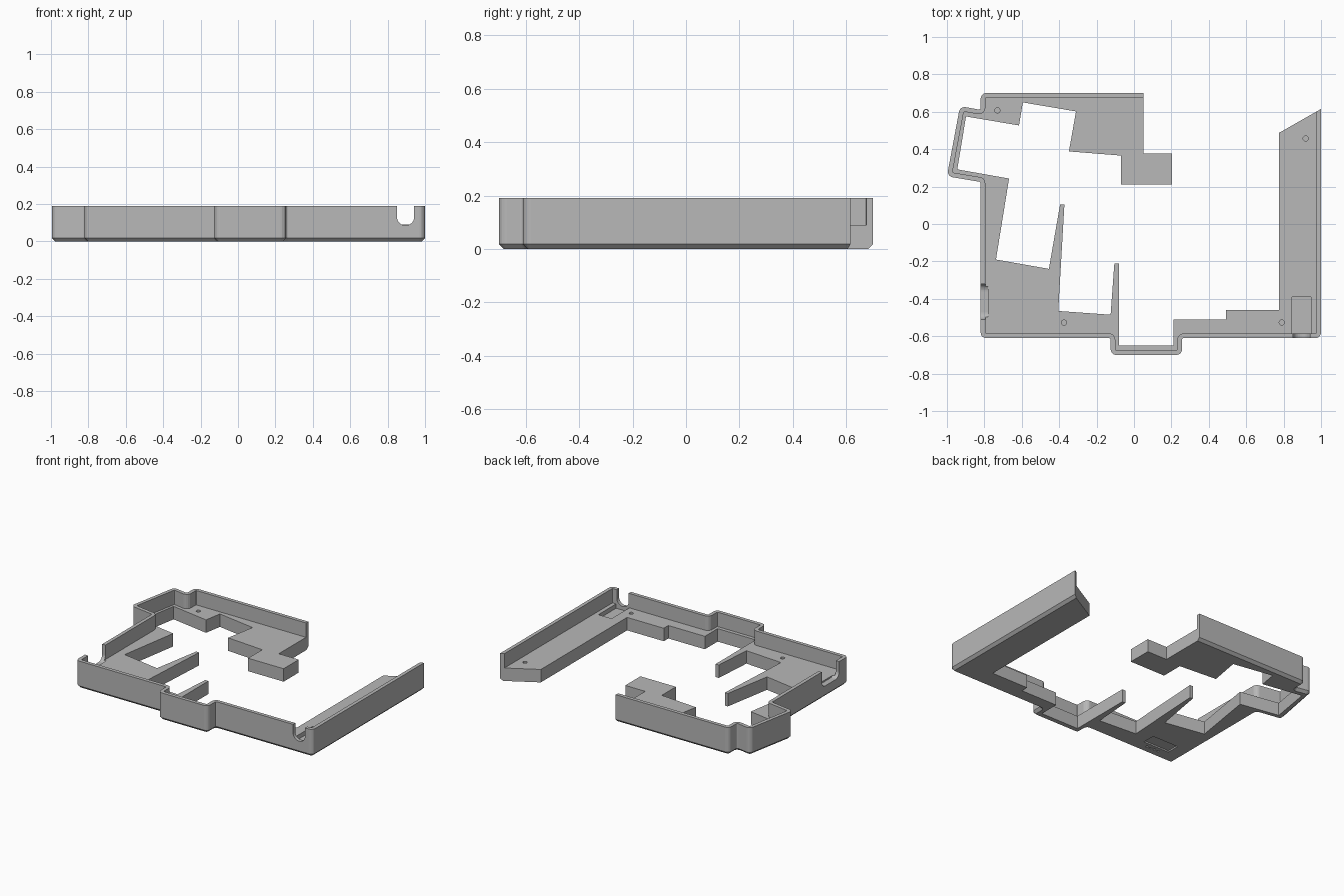
import bpy, bmesh, math
from mathutils import Vector

if "Cube" in bpy.data.objects:
    bpy.data.objects.remove(bpy.data.objects["Cube"], do_unlink=True)

HEIGHT, FLOOR, WALL, CHAMFER = 0.19, 0.09, 0.025, 0.018

grey = bpy.data.materials.new("plain grey")
grey.use_nodes = True
grey.diffuse_color = (0.48, 0.48, 0.48, 1)
grey.node_tree.nodes["Principled BSDF"].inputs["Base Color"].default_value = (0.48, 0.48, 0.48, 1)

# Outer edge of the case, from the end of the back wall round to the end of the side wall
outer = [(0.05, 0.70), (-0.82, 0.70), (-0.82, 0.61), (-0.93, 0.63), (-1, 0.255),
         (-0.82, 0.225), (-0.82, -0.61), (-0.125, -0.61), (-0.125, -0.70),
         (0.257, -0.70), (0.257, -0.61), (1, -0.61), (1, 0.615)]

# Cut-out edge of the floor, continuing back to the start
inner = [(0.775, 0.487), (0.775, -0.46), (0.493, -0.46), (0.493, -0.51),
         (0.212, -0.51), (0.212, -0.65), (-0.08, -0.65), (-0.08, -0.21),
         (-0.105, -0.21), (-0.125, -0.485), (-0.405, -0.465), (-0.372, 0.105),
         (-0.395, 0.105), (-0.455, -0.24), (-0.738, -0.19), (-0.668, 0.243),
         (-0.945, 0.292), (-0.898, 0.575), (-0.615, 0.527), (-0.594, 0.65),
         (-0.31, 0.602), (-0.348, 0.388), (-0.07, 0.366), (-0.07, 0.211),
         (0.203, 0.211), (0.203, 0.377), (0.05, 0.377)]
outer = [Vector(p) for p in outer]
inner = [Vector(p) for p in inner]


def fillet(path, convex=0.03, concave=0.01, steps=5):
    """Round the corners of an open path."""
    out = [path[0]]
    for a, p, b in zip(path, path[1:], path[2:]):
        u, v = (a - p).normalized(), (b - p).normalized()
        turn = (p - a).x * (b - p).y - (p - a).y * (b - p).x
        r = convex if turn > 0 else concave
        half = u.angle(v) / 2
        centre = p + (u + v).normalized() * r / math.sin(half)
        s = p + u * r / math.tan(half) - centre
        e = p + v * r / math.tan(half) - centre
        sweep = math.pi - 2 * half
        for i in range(steps + 1):
            t = i / steps
            k = (s * math.sin((1 - t) * sweep) + e * math.sin(t * sweep)) / math.sin(sweep)
            out.append(centre + k)
    return out + [path[-1]]


def inset(path, d):
    """Mitred offset towards the inside, with the ends sliding along the end edges."""
    out = []
    for a, p, b in zip(path, path[1:], path[2:]):
        u, v = (p - a).normalized(), (b - p).normalized()
        n, m = Vector((-u.y, u.x)), Vector((-v.y, v.x))
        out.append(p + (n + m) * d / (1 + n.dot(m)))
    first = path[0] + Vector((0, -d))
    slope = inner[0] - path[-1]
    return [first] + out + [path[-1] + slope * (d / abs(slope.x))]


def finish(name, bm):
    bmesh.ops.recalc_face_normals(bm, faces=bm.faces)
    mesh = bpy.data.meshes.new(name)
    bm.to_mesh(mesh)
    bm.free()
    mesh.materials.append(grey)
    ob = bpy.data.objects.new(name, mesh)
    bpy.context.collection.objects.link(ob)
    return ob


# Case body: chamfered base, raised outer wall and floor as one closed shell
bm = bmesh.new()


def ring(points, z):
    return [bm.verts.new((p.x, p.y, z)) for p in points]


def skin(a, b):
    for i in range(len(a) - 1):
        bm.faces.new((a[i], a[i + 1], b[i + 1], b[i]))


rim = fillet(outer)
wall_line = inset(rim, WALL)
base = ring(inset(rim, CHAMFER), 0)
side = ring(rim, CHAMFER)
top = ring(rim, HEIGHT)
wall_top = ring(wall_line, HEIGHT)
wall_foot = ring(wall_line, FLOOR)
cut_low, cut_high = ring(inner, 0), ring(inner, FLOOR)
for low, high in ((base, side), (side, top), (top, wall_top), (wall_top, wall_foot),
                  (cut_low, cut_high)):
    skin(low, high)
bm.faces.new(base + cut_low)
bm.faces.new(wall_foot + cut_high)
for end, cut in ((0, -1), (-1, 0)):
    bm.faces.new([r[end] for r in (base, side, top, wall_top, wall_foot)]
                 + [cut_high[cut], cut_low[cut]])
body = finish("case_body", bm)


def prism(points, place, lo, hi):
    """Extrude a flat profile between lo and hi and cut it from the body."""
    bm = bmesh.new()
    a, b = [[bm.verts.new(place(u, v, w)) for u, v in points] for w in (lo, hi)]
    skin_pairs = zip(a, a[1:] + a[:1], b[1:] + b[:1], b)
    for quad in skin_pairs:
        bm.faces.new(quad)
    bm.faces.new(a)
    bm.faces.new(b)
    cutter = finish("cutter", bm)
    cutter.hide_render = True
    mod = body.modifiers.new("cut", 'BOOLEAN')
    mod.operation, mod.solver, mod.object = 'DIFFERENCE', 'EXACT', cutter
    bpy.context.view_layer.objects.active = body
    bpy.ops.object.modifier_apply(modifier=mod.name)
    bpy.data.objects.remove(cutter, do_unlink=True)


def flat(u, v, w):
    return (u, v, w)


def along_y(u, v, w):
    return (u, w, v)


def along_x(u, v, w):
    return (w, u, v)


def rect(x0, x1, y0, y1):
    return [(x0, y0), (x1, y0), (x1, y1), (x0, y1)]


def slot(u0, u1, bottom, r, n=8):
    """Open-topped slot profile with a rounded bottom."""
    arc = [(math.pi * (1 + i / (2 * n))) for i in range(n + 1)]
    left = [(u0 + r + r * math.cos(t), bottom + r + r * math.sin(t)) for t in arc]
    right = [(u0 + u1 - u, v) for u, v in reversed(left)]
    return [(u0, 0.3)] + left + right + [(u1, 0.3)]


# Cable slot and its pocket in the floor
prism(slot(0.85, 0.942, 0.086, 0.045), along_y, -0.75, -0.56)
prism(rect(0.845, 0.947, -0.585, -0.39), flat, 0.06, 0.3)

# Socket opening in the side wall
prism(slot(-0.51, -0.32, 0.08, 0.04), along_x, -0.9, -0.78)

# Blind screw holes
for x, y in ((-0.73, 0.607), (-0.374, -0.527), (0.79, -0.527), (0.918, 0.457)):
    circle = [(x + 0.014 * math.cos(i * math.pi / 8), y + 0.014 * math.sin(i * math.pi / 8))
              for i in range(16)]
    prism(circle, flat, 0.03, 0.12)

# Shallow recess and small pin marks under the base
prism(rect(-0.71, -0.51, -0.51, -0.42), flat, -0.1, 0.01)
for i in range(4):
    x = -0.66 + i * 0.03
    prism(rect(x, x + 0.015, -0.55, -0.535), flat, -0.1, 0.01)
